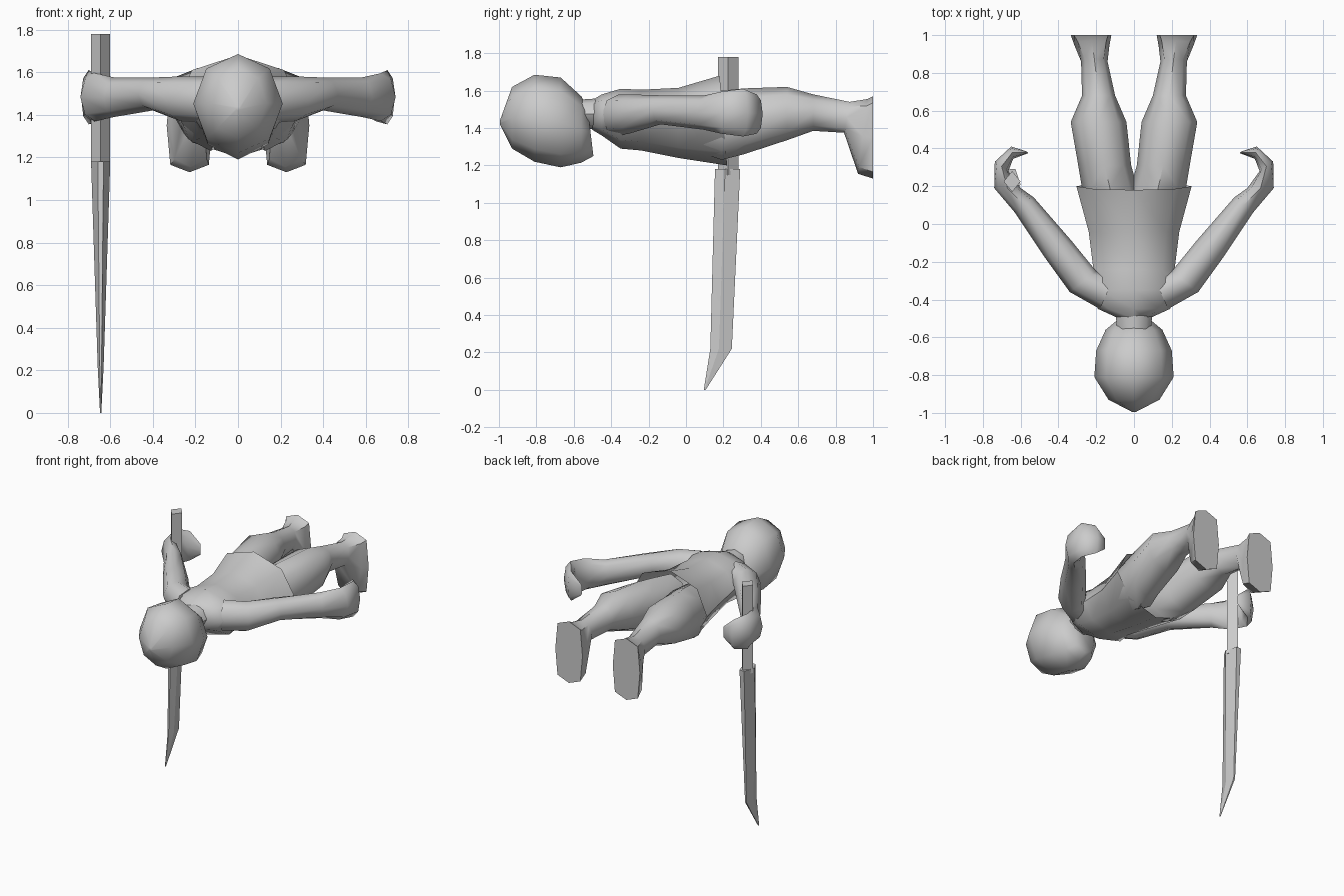
import bpy, bmesh, math
from mathutils import Vector

if "Cube" in bpy.data.objects:
    bpy.data.objects.remove(bpy.data.objects["Cube"])


def ring(p, q, zlo, zhi, lean=0.0, power=1.0, n=8):
    """Oval ring spanning plan points p-q and heights zlo-zhi; lean shifts the top in y."""
    p, q = Vector((*p, 0)), Vector((*q, 0))
    c = (p + q) / 2 + Vector((0, 0, (zlo + zhi) / 2))
    a, b = (q - p) / 2, Vector((0, lean / 2, (zhi - zlo) / 2))
    f = lambda t: math.copysign(abs(t) ** power, t) if abs(t) > 1e-6 else 0.0
    return [c + a * f(math.cos(2 * math.pi * i / n)) + b * f(math.sin(2 * math.pi * i / n))
            for i in range(n)]


def wide(y, w, zlo, zhi, lean=0.0):
    """Ring centred on x = 0."""
    return ring((-w, y), (w, y), zlo, zhi, lean)


def skin(name, rings, mirror=False, open_end=False, angle=50):
    bm = bmesh.new()
    loops = [[bm.verts.new(v) for v in r] for r in rings]
    n = len(loops[0])
    for r, s in zip(loops, loops[1:]):
        for i in range(n):
            j = (i + 1) % n
            bm.faces.new((r[i], r[j], s[j], s[i]))
    bm.faces.new(loops[0])
    if not open_end:
        bm.faces.new(loops[-1])
    bmesh.ops.recalc_face_normals(bm, faces=bm.faces)
    me = bpy.data.meshes.new(name)
    bm.to_mesh(me)
    bm.free()
    ob = bpy.data.objects.new(name, me)
    bpy.context.collection.objects.link(ob)
    if mirror:
        ob.modifiers.new("mirror", 'MIRROR').use_axis[0] = True
    bpy.ops.object.select_all(action='DESELECT')
    ob.select_set(True)
    bpy.context.view_layer.objects.active = ob
    bpy.ops.object.shade_smooth_by_angle(angle=math.radians(angle))
    return ob


# head and neck
skin("head", [
    wide(-0.995, 0.01, 1.42, 1.44),
    wide(-0.93, 0.135, 1.29, 1.62),
    wide(-0.81, 0.21, 1.22, 1.685),
    wide(-0.67, 0.20, 1.19, 1.67),
    wide(-0.56, 0.15, 1.215, 1.57),
    wide(-0.51, 0.09, 1.25, 1.50, -0.03)], angle=70)
skin("neck", [wide(-0.60, 0.085, 1.40, 1.55), wide(-0.45, 0.10, 1.39, 1.56)])

# shirt with an open, flared hem
skin("shirt", [
    wide(-0.50, 0.08, 1.39, 1.55),
    wide(-0.45, 0.19, 1.36, 1.58),
    wide(-0.35, 0.25, 1.29, 1.61),
    wide(-0.24, 0.215, 1.28, 1.605),
    wide(-0.04, 0.24, 1.24, 1.615),
    wide(0.20, 0.305, 1.20, 1.68, -0.04)], open_end=True)

# arms ending in inward-curled hands
skin("arms", [
    ring((0.10, -0.27), (0.18, -0.45), 1.36, 1.58),
    ring((0.20, -0.25), (0.34, -0.36), 1.37, 1.58),
    ring((0.33, -0.09), (0.47, -0.18), 1.42, 1.575),
    ring((0.53, 0.14), (0.63, 0.06), 1.39, 1.575),
    ring((0.60, 0.19), (0.74, 0.19), 1.37, 1.595),
    ring((0.665, 0.28), (0.737, 0.33), 1.355, 1.61),
    ring((0.64, 0.345), (0.65, 0.41), 1.37, 1.58),
    ring((0.56, 0.375), (0.57, 0.385), 1.43, 1.51)], mirror=True, angle=60)

# legs and feet with toes pointing down
skin("legs", [
    ring((-0.02, 0.02), (0.23, 0.02), 1.29, 1.57),
    ring((-0.02, 0.19), (0.275, 0.19), 1.23, 1.60),
    ring((0.015, 0.31), (0.295, 0.31), 1.26, 1.612),
    ring((0.04, 0.54), (0.335, 0.54), 1.335, 1.62),
    ring((0.10, 0.68), (0.275, 0.68), 1.385, 1.58),
    ring((0.14, 0.86), (0.28, 0.86), 1.375, 1.54, 0.03),
    ring((0.13, 0.945), (0.315, 0.945), 1.155, 1.555, 0.05, 0.6),
    ring((0.12, 1.0), (0.335, 1.0), 1.13, 1.57, 0.0, 0.5)], mirror=True)

# sword held upright in one hand
SX = -0.645
skin("sword_handle", [
    [Vector((SX + dx, 0.225 + dy, z))
     for dx, dy in ((0.045, 0), (0, 0.055), (-0.045, 0), (0, -0.055))]
    for z in (1.15, 1.78)], angle=30)


def blade_ring(z, front, back, t):
    mid = front + 0.4 * (back - front)
    return [Vector((SX + x * t, y, z)) for x, y in (
        (-0.3, front), (0.3, front), (1, mid), (0.4, back), (-0.4, back), (-1, mid))]


skin("sword_blade", [
    blade_ring(1.18, 0.155, 0.29, 0.045),
    blade_ring(0.22, 0.13, 0.245, 0.014),
    blade_ring(0.0, 0.095, 0.105, 0.003)], angle=20)
